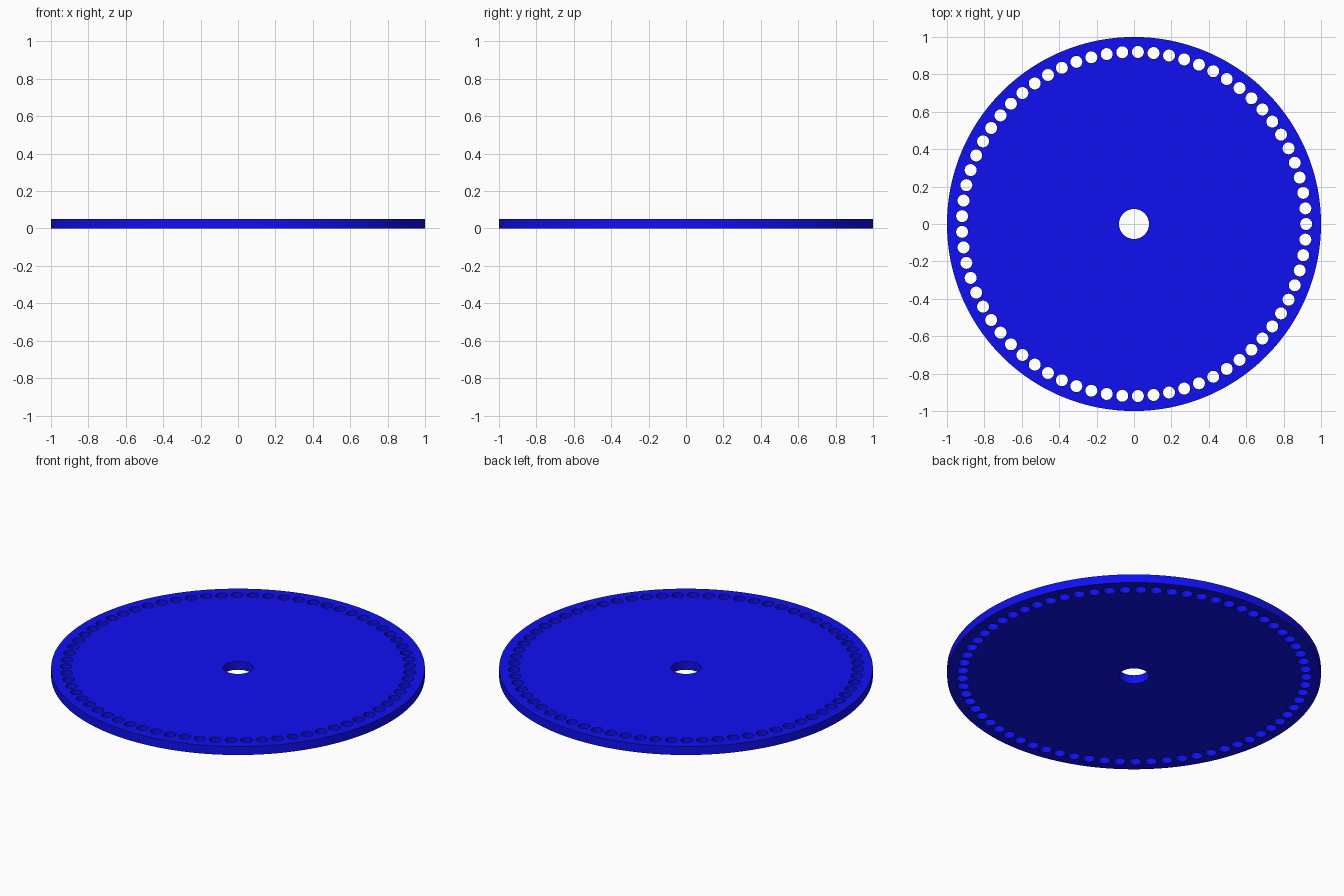
import bpy, bmesh
from math import cos, sin, pi, radians

if "Cube" in bpy.data.objects:
    bpy.data.objects.remove(bpy.data.objects["Cube"])

R, THICK = 1.0, 0.05
HOLES, RING_R, HOLE_R, BORE_R = 69, 0.92, 0.032, 0.08

# Flat profile: outer rim, centre bore and ring of small holes
curve = bpy.data.curves.new("disc_profile", 'CURVE')
curve.dimensions = '2D'
curve.fill_mode = 'BOTH'
curve.extrude = THICK / 2


def circle(cx, cy, r, n):
    s = curve.splines.new('POLY')
    s.points.add(n - 1)
    for i, p in enumerate(s.points):
        a = 2 * pi * i / n
        p.co = (cx + r * cos(a), cy + r * sin(a), 0, 1)
    s.use_cyclic_u = True


circle(0, 0, R, 192)
circle(0, 0, BORE_R, 64)
for k in range(HOLES):
    a = 2 * pi * k / HOLES
    circle(RING_R * cos(a), RING_R * sin(a), HOLE_R, 24)

# Perforated disc: extruded profile turned into a welded mesh
disc = bpy.data.objects.new("perforated_disc", curve)
bpy.context.collection.objects.link(disc)
bpy.context.view_layer.objects.active = disc
disc.select_set(True)
bpy.ops.object.convert(target='MESH')
disc = bpy.context.object
disc.name = "perforated_disc"

bm = bmesh.new()
bm.from_mesh(disc.data)
bmesh.ops.remove_doubles(bm, verts=bm.verts, dist=1e-5)
bmesh.ops.translate(bm, verts=bm.verts, vec=(0, 0, THICK / 2))
bmesh.ops.recalc_face_normals(bm, faces=bm.faces)
bm.to_mesh(disc.data)
bm.free()
bpy.ops.object.shade_smooth_by_angle(angle=radians(30))

# Blue finish
blue = bpy.data.materials.new("blue")
blue.diffuse_color = (0.005, 0.005, 0.9, 1)
blue.use_nodes = True
blue.node_tree.nodes["Principled BSDF"].inputs["Base Color"].default_value = blue.diffuse_color
disc.data.materials.clear()
disc.data.materials.append(blue)
